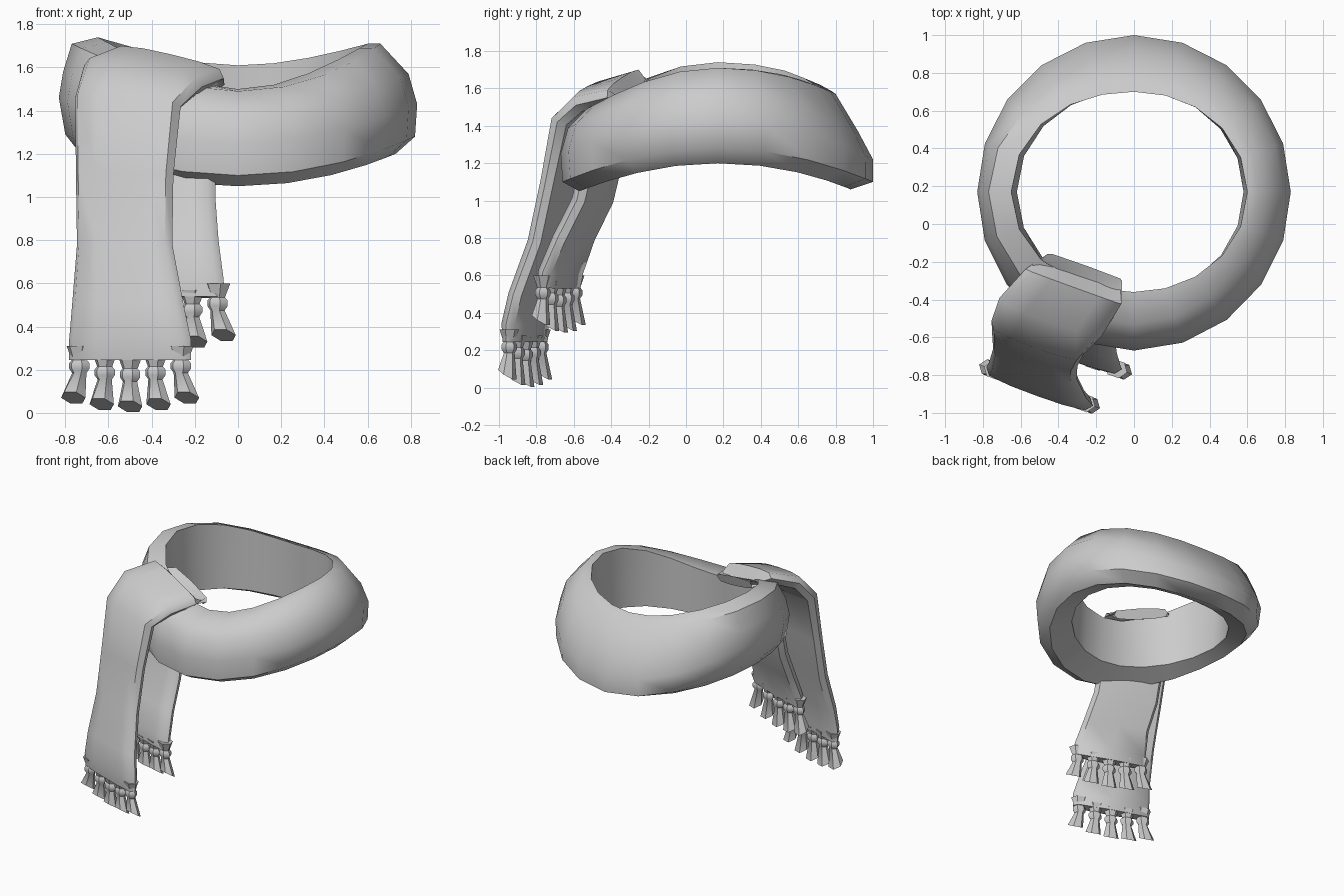
import bpy, bmesh, math
from mathutils import Vector

if "Cube" in bpy.data.objects:
    bpy.data.objects.remove(bpy.data.objects["Cube"])

wool = bpy.data.materials.new("grey_wool")
wool.use_nodes = True
GREY = (0.6, 0.6, 0.6, 1)
wool.diffuse_color = GREY
wool.node_tree.nodes["Principled BSDF"].inputs["Base Color"].default_value = GREY

ACROSS = Vector((0.94, -0.34, 0))   # width direction of both hanging ends


def skin(name, rings, closed=False, angle=50):
    """Join equal point rings into one smooth-shaded surface."""
    bm = bmesh.new()
    loops = [[bm.verts.new(p) for p in ring] for ring in rings]
    n = len(loops[0])
    pairs = list(zip(loops, loops[1:]))
    if closed:
        pairs.append((loops[-1], loops[0]))
    else:
        bm.faces.new(loops[0])
        bm.faces.new(loops[-1])
    for a, b in pairs:
        for i in range(n):
            j = (i + 1) % n
            bm.faces.new((a[i], a[j], b[j], b[i]))
    bmesh.ops.recalc_face_normals(bm, faces=bm.faces)
    mesh = bpy.data.meshes.new(name)
    bm.to_mesh(mesh)
    bm.free()
    mesh.materials.append(wool)
    ob = bpy.data.objects.new(name, mesh)
    bpy.context.collection.objects.link(ob)
    bpy.ops.object.select_all(action='DESELECT')
    ob.select_set(True)
    bpy.context.view_layer.objects.active = ob
    bpy.ops.object.shade_smooth_by_angle(angle=math.radians(angle))
    return ob


# Neck loop: (radius, height) sections at +x, back, -x, front
SECTIONS = [
    [(.60, 1.71), (.66, 1.71), (.79, 1.57), (.83, 1.43), (.82, 1.28), (.73, 1.20), (.58, 1.24)],
    [(.53, 1.61), (.63, 1.57), (.75, 1.37), (.83, 1.22), (.83, 1.10), (.71, 1.06), (.54, 1.16)],
    [(.65, 1.74), (.77, 1.71), (.81, 1.58), (.83, 1.46), (.80, 1.29), (.73, 1.20), (.62, 1.23)],
    [(.53, 1.50), (.70, 1.49), (.80, 1.39), (.84, 1.25), (.83, 1.10), (.74, 1.05), (.55, 1.14)],
]
SEGMENTS = 20
rings = []
for k in range(SEGMENTS):
    q = 4 * k / SEGMENTS
    a, b = SECTIONS[int(q)], SECTIONS[(int(q) + 1) % 4]
    f = (1 - math.cos(math.pi * (q % 1))) / 2
    t = math.tau * k / SEGMENTS
    ring = []
    for (r0, z0), (r1, z1) in zip(a, b):
        r = r0 + (r1 - r0) * f
        ring.append((r * math.cos(t), 0.17 + r * math.sin(t), z0 + (z1 - z0) * f))
    rings.append(ring)
skin("neck_loop", rings, closed=True)


def hanging_end(name, stations):
    """Flat padded strip; station = x, y, z, half width, half thickness, tilt."""
    outline = [(-1, 0), (-.9, .75), (-.5, 1), (0, 1.05), (.5, 1), (.9, .75),
               (1, 0), (.9, -.75), (0, -1), (-.9, -.75)]
    mids = [Vector(s[:3]) for s in stations]
    rings = []
    for i, (x, y, z, half, thick, tilt) in enumerate(stations):
        along = mids[min(i + 1, len(mids) - 1)] - mids[max(i - 1, 0)]
        side = ACROSS * half + Vector((0, 0, tilt))
        normal = along.cross(side).normalized()
        if normal.y > 0:
            normal.negate()
        rings.append([mids[i] + side * u + normal * thick * v for u, v in outline])
    skin(name, rings)


def tassels(name, x, y, z):
    """Row of five knotted tassels with slanted cut ends."""
    profile = [(.063, .08), (.037, .015), (.05, 0), (.05, -.025), (.035, -.045), (.06, -.16)]
    depth = Vector((-ACROSS.y, ACROSS.x, 0))
    for i in range(5):
        u = (i - 2) / 2
        top = Vector((x, y, z + .04 * u * u)) + ACROSS * .25 * u
        rings = []
        for r, h in profile:
            low = h < -.1
            ring = []
            for k in range(6):
                t = math.tau * k / 6
                p = top + ACROSS * r * math.cos(t) + depth * r * .8 * math.sin(t)
                p.z += h - (.03 * math.sin(t) if low else 0)
                if low:
                    p += ACROSS * .03 * u
                ring.append(p)
            rings.append(ring)
        skin(f"{name}_{i + 1}", rings, angle=40)


# Front end folds over the loop and hangs forward
hanging_end("front_end", [
    (-.26, -.23, 1.57, .21, .04, -.05),
    (-.32, -.33, 1.61, .27, .05, -.06),
    (-.44, -.49, 1.56, .29, .06, -.05),
    (-.51, -.60, 1.44, .26, .06, -.02),
    (-.525, -.67, 1.10, .24, .05, 0),
    (-.525, -.74, .78, .235, .05, 0),
    (-.51, -.83, .50, .275, .05, 0),
    (-.50, -.86, .34, .30, .05, 0),
    (-.50, -.86, .245, .30, .04, 0),
])
tassels("front_tassel", -.50, -.86, .19)

# Rear end hangs from below the loop, behind the front end
hanging_end("rear_end", [
    (-.34, -.44, 1.25, .25, .05, 0),
    (-.34, -.50, 1.00, .25, .05, 0),
    (-.33, -.60, .80, .255, .05, 0),
    (-.33, -.67, .62, .28, .05, 0),
    (-.33, -.68, .535, .285, .04, 0),
])
tassels("rear_tassel", -.33, -.68, .48)
